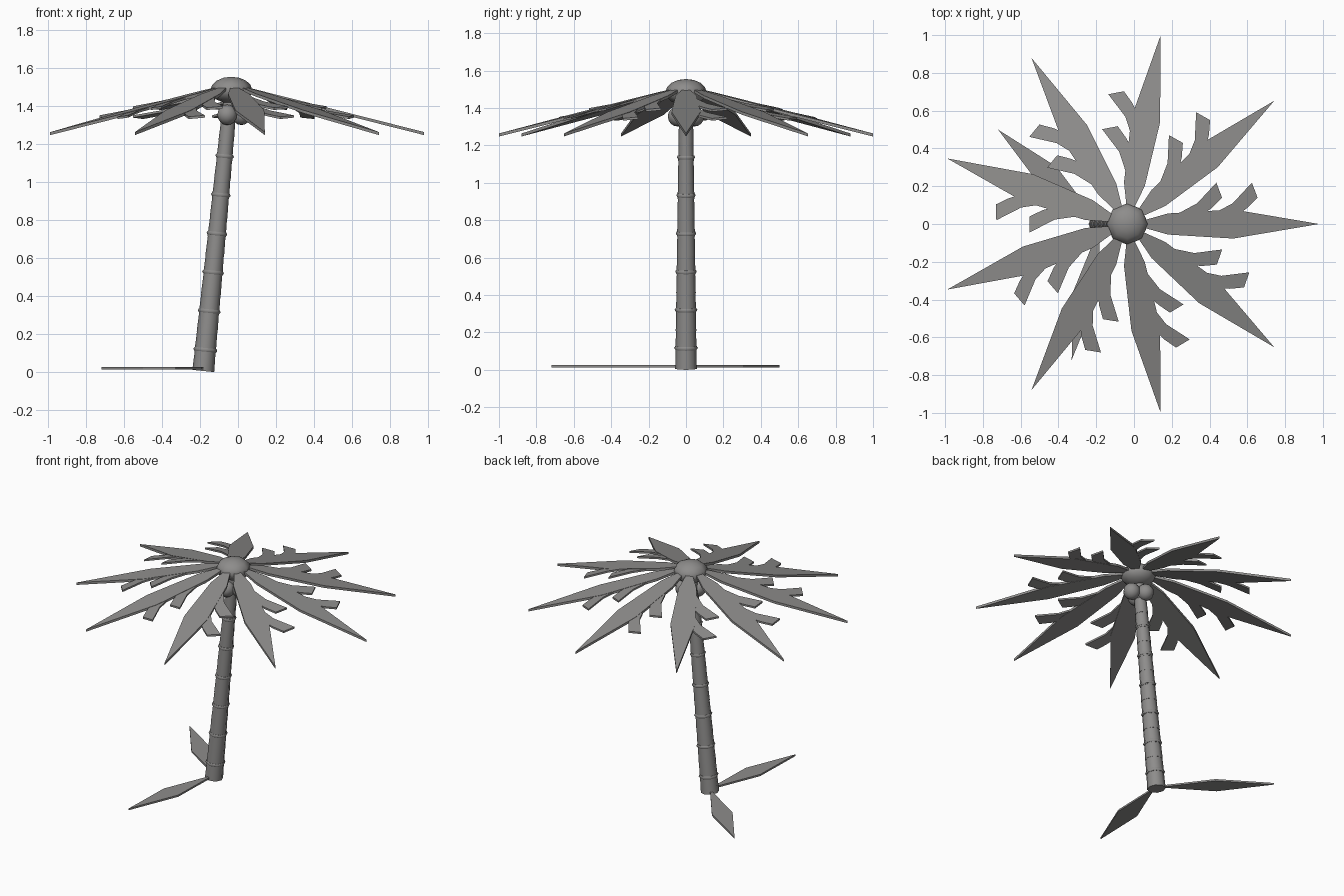
import bpy, bmesh, math
from mathutils import Matrix, Vector

if "Cube" in bpy.data.objects:
    bpy.data.objects.remove(bpy.data.objects["Cube"])

grey = bpy.data.materials.new("warm_grey")
grey.diffuse_color = (0.27, 0.265, 0.26, 1)
grey.use_nodes = True
grey.node_tree.nodes["Principled BSDF"].inputs["Base Color"].default_value = grey.diffuse_color

CROWN = Vector((-0.035, 0, 1.485))
BASE, TOP = Vector((-0.183, 0, 0.006)), Vector((-0.042, 0, 1.42))


def finish(name, bm, matrix=Matrix(), smooth=False):
    bmesh.ops.recalc_face_normals(bm, faces=bm.faces)
    me = bpy.data.meshes.new(name)
    bm.to_mesh(me)
    bm.free()
    me.materials.append(grey)
    ob = bpy.data.objects.new(name, me)
    ob.matrix_world = matrix
    bpy.context.collection.objects.link(ob)
    if smooth:
        bpy.ops.object.select_all(action='DESELECT')
        ob.select_set(True)
        bpy.context.view_layer.objects.active = ob
        bpy.ops.object.shade_smooth_by_angle(angle=math.radians(50))
    return ob


def plate(bm, outline, z0, z1):
    """Flat plate with the given outline between two heights."""
    low = [bm.verts.new((x, y, z0)) for x, y in outline]
    high = [bm.verts.new((x, y, z1)) for x, y in outline]
    bm.faces.new(low[::-1])
    bm.faces.new(high)
    n = len(outline)
    for i in range(n):
        j = (i + 1) % n
        bm.faces.new((low[i], low[j], high[j], high[i]))


# Leaning trunk: stacked tapered segments
axis = TOP - BASE
lean = axis.to_track_quat('Z', 'Y').to_matrix().to_4x4()
trunk_matrix = Matrix.Translation(BASE) @ lean
SEGMENTS = 14
step = axis.length / SEGMENTS


def trunk_radius(h):
    return 0.058 - 0.020 * h / axis.length


bm = bmesh.new()
for i in range(SEGMENTS):
    r = trunk_radius(i * step)
    bmesh.ops.create_cone(bm, cap_ends=True, segments=8, radius1=r, radius2=r - 0.003,
                          depth=step, matrix=Matrix.Translation((0, 0, (i + 0.5) * step)))
finish("trunk", bm, trunk_matrix, True)

# Raised bark rings
for k in range(6):
    h = 0.112 + 0.205 * k
    bpy.ops.mesh.primitive_torus_add(major_segments=8, minor_segments=6,
                                     major_radius=trunk_radius(h) - 0.004, minor_radius=0.011)
    ring = bpy.context.object
    ring.name = f"bark_ring_{k + 1}"
    ring.matrix_world = trunk_matrix @ Matrix.Translation((0, 0, h))
    ring.data.materials.append(grey)
    bpy.ops.object.shade_smooth_by_angle(angle=math.radians(60))

# Flattened crown bud
bm = bmesh.new()
bmesh.ops.create_uvsphere(bm, u_segments=8, v_segments=8, radius=0.11)
bmesh.ops.scale(bm, vec=(1, 1, 0.64), verts=bm.verts)
finish("crown", bm, Matrix.Translation(CROWN), True)

# Coconuts hanging round the trunk top
for k in range(3):
    a = math.radians(120 * k)
    bm = bmesh.new()
    bmesh.ops.create_uvsphere(bm, u_segments=10, v_segments=8, radius=0.054)
    spot = Vector((-0.032 + 0.05 * math.cos(a), 0.05 * math.sin(a), 1.355))
    finish(f"coconut_{k + 1}", bm, Matrix.Translation(spot), True)

# Nine drooping fronds, each with two leaflets on one side
blade = [(0.06, -0.012), (0.215, -0.056), (0.56, -0.077), (1.015, 0),
         (0.56, 0.077), (0.215, 0.056), (0.06, 0.012)]
leaflet = [(0.24, 0.04), (0.37, 0.11), (0.471, 0.219),
           (0.501, 0.14), (0.448, 0.086), (0.36, 0.02)]
for k in range(9):
    bm = bmesh.new()
    plate(bm, blade, -0.008, 0.008)
    for shift in (0, 0.188):
        plate(bm, [(x + shift, y) for x, y in leaflet], -0.006, 0.006)
    for v in bm.verts:
        v.co.z += 0.028 - 0.253 * v.co.x
    finish(f"frond_{k + 1}", bm,
           Matrix.Translation(CROWN) @ Matrix.Rotation(math.radians(40 * k), 4, 'Z'))

# Two fallen leaves on the ground
for k, (root, tip) in enumerate([((-0.19, 0.01), (-0.72, 0.5)), ((-0.18, -0.01), (-0.33, -0.72))]):
    root, tip = Vector(root), Vector(tip)
    mid = (root + tip) / 2
    side = (tip - root).orthogonal().normalized() * 0.066
    bm = bmesh.new()
    plate(bm, [root, mid + side, tip, mid - side], 0.014, 0.026)
    finish(f"fallen_leaf_{k + 1}", bm)
